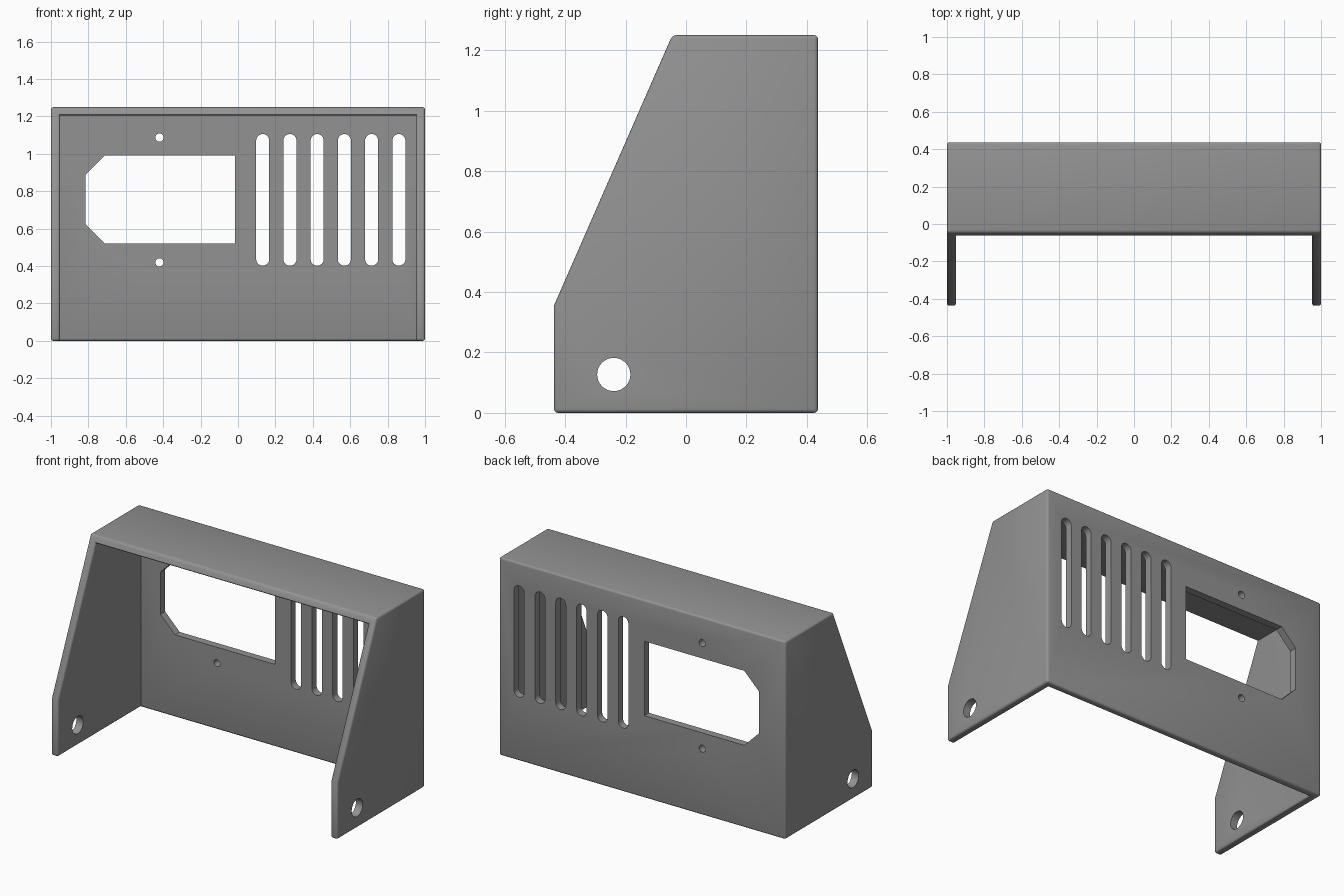
import bpy, bmesh, math

if "Cube" in bpy.data.objects:
    bpy.data.objects.remove(bpy.data.objects["Cube"])

grey = bpy.data.materials.new("mid_grey")
grey.diffuse_color = (0.29, 0.29, 0.29, 1)
grey.use_nodes = True
grey.node_tree.nodes["Principled BSDF"].inputs["Base Color"].default_value = grey.diffuse_color


def make_object(name, bm):
    bmesh.ops.recalc_face_normals(bm, faces=bm.faces)
    mesh = bpy.data.meshes.new(name)
    bm.to_mesh(mesh)
    bm.free()
    mesh.materials.append(grey)
    obj = bpy.data.objects.new(name, mesh)
    bpy.context.collection.objects.link(obj)
    return obj


# Housing shell: outer and inner (y, z) profiles, open at front and bottom
X_OUT, X_IN = 1.0, 0.952
outer = [(-0.437, 0), (-0.437, 0.355), (-0.045, 1.25), (0.437, 1.25), (0.437, 0)]
inner = [(-0.437, 0), (-0.437, 0.355), (-0.065, 1.205), (0.39, 1.205), (0.39, 0)]

bm = bmesh.new()
rings = {}
for s in (-1, 1):
    rings[s] = ([bm.verts.new((s * X_OUT, y, z)) for y, z in outer],
                [bm.verts.new((s * X_IN, y, z)) for y, z in inner])
    o, i = rings[s]
    bm.faces.new(o)                                   # outer cheek
    bm.faces.new(i)                                   # inner cheek
    for a, b in ((0, 1), (1, 2), (4, 0)):             # cheek rim
        bm.faces.new((o[a], o[b], i[b], i[a]))
(lo, li), (ro, ri) = rings[-1], rings[1]
for a, b in ((2, 3), (3, 4)):                         # roof and back panel
    bm.faces.new((lo[a], lo[b], ro[b], ro[a]))
    bm.faces.new((li[a], li[b], ri[b], ri[a]))
for a in (2, 4):                                      # roof lip and back panel foot
    bm.faces.new((lo[a], ro[a], ri[a], li[a]))
bmesh.ops.recalc_face_normals(bm, faces=bm.faces)
bm.normal_update()

# Round the outer corners only
edges = [e for e in bm.edges if e.calc_face_angle_signed() > math.radians(30)]
bmesh.ops.bevel(bm, geom=edges, offset=0.013, segments=3, profile=0.5,
                affect='EDGES', clamp_overlap=True)
housing = make_object("housing", bm)


def arc(cx, cz, r, start, end, n):
    return [(cx + r * math.cos(start + (end - start) * k / n),
             cz + r * math.sin(start + (end - start) * k / n)) for k in range(n + 1)]


def circle(cx, cz, r, n=32):
    return arc(cx, cz, r, 0, 2 * math.pi, n)[:-1]


def slot(cx, z0, z1, r):
    return arc(cx, z1 - r, r, 0, math.pi, 12) + arc(cx, z0 + r, r, math.pi, 2 * math.pi, 12)


def prism(bm, points, place, depth):
    face = bm.faces.new([bm.verts.new(place(*p)) for p in points])
    geom = bmesh.ops.extrude_face_region(bm, geom=[face])["geom"]
    bmesh.ops.translate(bm, vec=depth, verts=[g for g in geom if isinstance(g, bmesh.types.BMVert)])


# Back panel openings: display window, screw holes, vent slots
cut = bmesh.new()
window = [(-0.015, 0.52), (-0.015, 0.99), (-0.713, 0.99),
          (-0.815, 0.888), (-0.815, 0.622), (-0.713, 0.52)]
shapes = [window, circle(-0.42, 1.087, 0.022, 24), circle(-0.42, 0.42, 0.022, 24)]
shapes += [slot(0.132 + 0.1456 * k, 0.402, 1.106, 0.035) for k in range(6)]
for pts in shapes:
    prism(cut, pts, lambda x, z: (x, 0.3, z), (0, 0.3, 0))

# Round hole through both cheeks
prism(cut, circle(-0.239, 0.127, 0.055), lambda y, z: (-1.2, y, z), (2.4, 0, 0))
cutter = make_object("opening_cutter", cut)
cutter.hide_render = True

mod = housing.modifiers.new("openings", 'BOOLEAN')
mod.operation = 'DIFFERENCE'
mod.solver = 'EXACT'
mod.object = cutter
bpy.context.view_layer.objects.active = housing
housing.select_set(True)
bpy.ops.object.modifier_apply(modifier=mod.name)
bpy.data.objects.remove(cutter)

bpy.ops.object.shade_smooth_by_angle(angle=math.radians(31))
